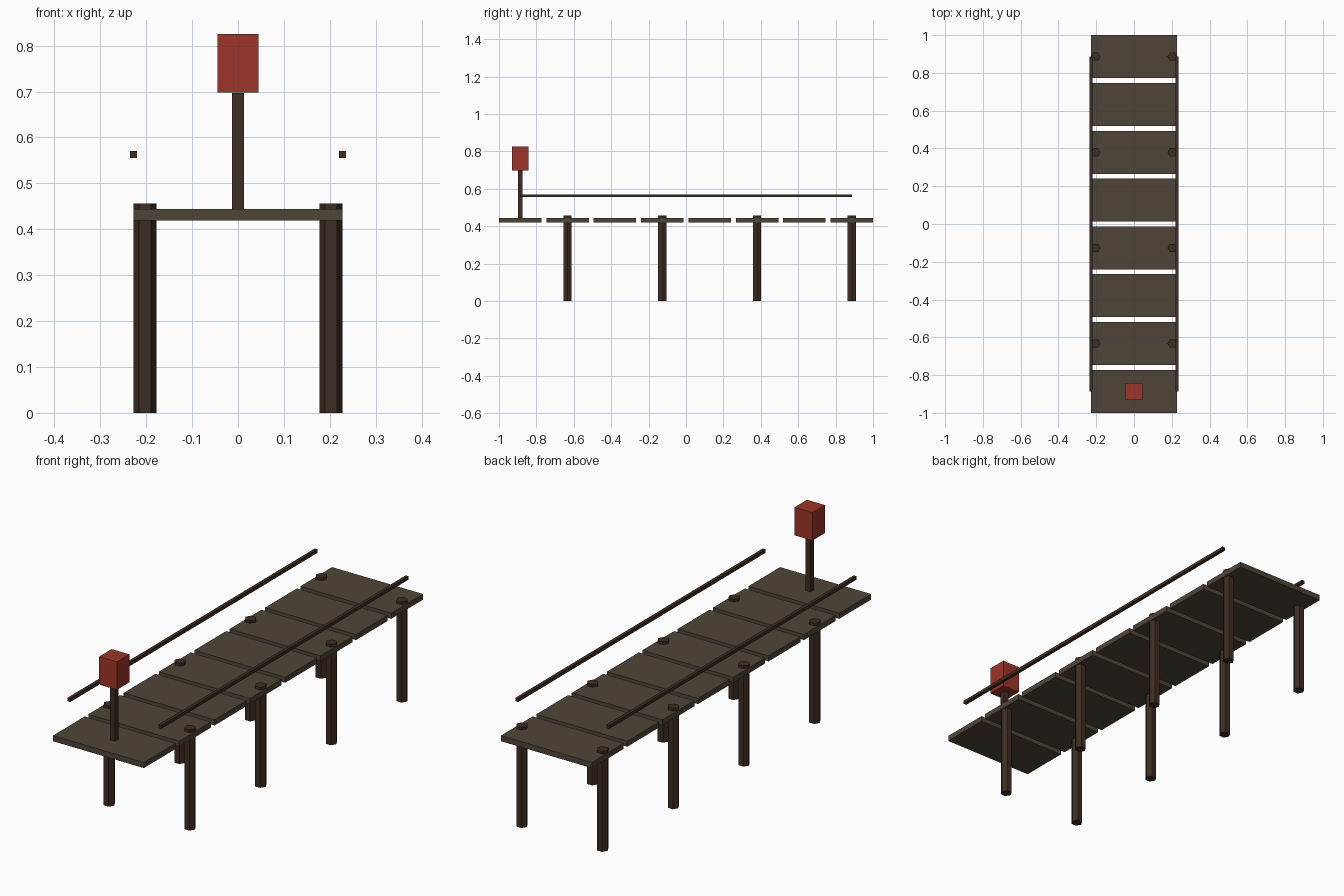
import bpy
import math

if "Cube" in bpy.data.objects:
    bpy.data.objects.remove(bpy.data.objects["Cube"])


def material(name, rgb):
    m = bpy.data.materials.new(name)
    m.diffuse_color = (*rgb, 1)
    m.use_nodes = True
    m.node_tree.nodes["Principled BSDF"].inputs["Base Color"].default_value = m.diffuse_color
    return m


plank_wood = material("plank_wood", (0.08, 0.06, 0.038))
dark_wood = material("dark_wood", (0.048, 0.026, 0.015))
red = material("red_paint", (0.34, 0.035, 0.021))


def box(name, center, size, mat):
    bpy.ops.mesh.primitive_cube_add(size=1, location=center)
    ob = bpy.context.object
    ob.name = name
    ob.scale = size
    bpy.ops.object.transform_apply(location=False, rotation=False, scale=True)
    ob.data.materials.append(mat)
    return ob


def hex_post(name, x, y, height):
    # corners of the hexagon point along x
    bpy.ops.mesh.primitive_cylinder_add(vertices=6, radius=0.0253, depth=height,
                                        location=(x, y, height / 2),
                                        rotation=(0, 0, math.pi / 2))
    ob = bpy.context.object
    ob.name = name
    ob.data.materials.append(dark_wood)
    return ob


PLANKS = 8
STEP = 0.2532
END = 0.8862  # centre of the outermost planks

# Deck planks, with a pair of piles under every second one
for i in range(PLANKS):
    y = -END + i * STEP
    box(f"deck_plank_{i + 1}", (0, y, 0.4315), (0.456, 0.2276, 0.0253), plank_wood)
    if i % 2:
        for side, label in ((-1, "left"), (1, "right")):
            hex_post(f"{label}_pile_{i // 2 + 1}", side * 0.2025, y, 0.456)

# Side rails
for side, label in ((-1, "left"), (1, "right")):
    box(f"{label}_rail", (side * 0.228, 0, 0.5625), (0.015, 2 * END, 0.015), dark_wood)

# Lantern on its post at the front end
box("lantern_post", (0, -END, 0.5705), (0.0253, 0.0253, 0.253), dark_wood)
box("lantern", (0, -END, 0.7615), (0.089, 0.089, 0.127), red)
